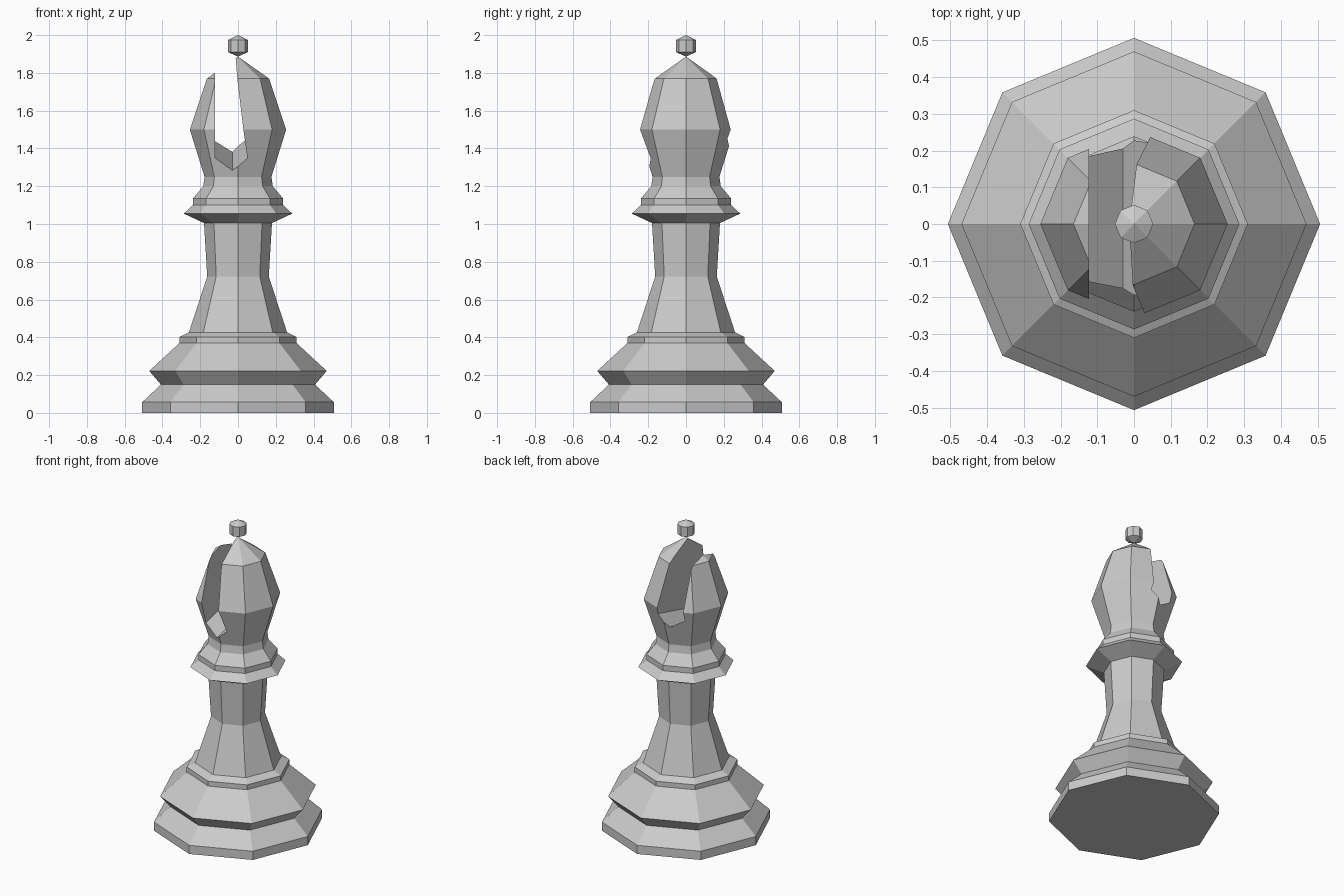
import bpy, bmesh, math

if "Cube" in bpy.data.objects:
    bpy.data.objects.remove(bpy.data.objects["Cube"])

SIDES = 8


def mesh_object(name, bm):
    bmesh.ops.recalc_face_normals(bm, faces=bm.faces)
    me = bpy.data.meshes.new(name)
    bm.to_mesh(me)
    bm.free()
    ob = bpy.data.objects.new(name, me)
    bpy.context.collection.objects.link(ob)
    return ob


def lathe(name, profile):
    """Closed eight-sided turning from (radius, z) points; corners lie on the axes."""
    bm = bmesh.new()
    rings = []
    for r, z in profile:
        if r == 0:
            rings.append([bm.verts.new((0, 0, z))] * SIDES)
        else:
            rings.append([bm.verts.new((r * math.cos(math.tau * i / SIDES),
                                        r * math.sin(math.tau * i / SIDES), z))
                          for i in range(SIDES)])
    for a, b in zip(rings, rings[1:]):
        for i in range(SIDES):
            j = (i + 1) % SIDES
            bm.faces.new(list(dict.fromkeys((a[i], a[j], b[j], b[i]))))
    for ring, (r, z) in ((rings[0], profile[0]), (rings[-1], profile[-1])):
        if r > 0:
            bm.faces.new(ring)
    return mesh_object(name, bm)


# turned body: foot, stem, collar and mitre
body = lathe("body", [
    (0.507, 0), (0.507, 0.057), (0.408, 0.15), (0.47, 0.222),
    (0.31, 0.37), (0.31, 0.402), (0.26, 0.426), (0.163, 0.722),
    (0.18, 1.005), (0.287, 1.055), (0.239, 1.10), (0.239, 1.135),
    (0.184, 1.20), (0.177, 1.25), (0.255, 1.50), (0.165, 1.77), (0, 1.886)])

# small finial on the tip
lathe("finial", [(0, 1.886), (0.052, 1.91), (0.052, 1.974), (0, 2.0)])

# slot cutter: V-bottomed channel running front to back, rising to the back
section = [(-0.122, 2.2), (-0.122, 1.345), (-0.03, 1.283),
           (0.05, 1.35), (-0.019, 1.885), (-0.059, 2.2)]
bm = bmesh.new()
ends = [[bm.verts.new((x, y, z + 0.256 * (y + 0.18))) for x, z in section]
        for y in (-0.45, 0.45)]
for ring in ends:
    bm.faces.new(ring)
for i in range(len(section)):
    j = (i + 1) % len(section)
    bm.faces.new((ends[0][i], ends[0][j], ends[1][j], ends[1][i]))
cutter = mesh_object("slot_cutter", bm)
cutter.hide_render = True

# cut the slot into the mitre
mod = body.modifiers.new("slot", 'BOOLEAN')
mod.operation = 'DIFFERENCE'
mod.solver = 'EXACT'
mod.object = cutter
bpy.context.view_layer.objects.active = body
body.select_set(True)
bpy.ops.object.modifier_apply(modifier=mod.name)
bpy.data.objects.remove(cutter)
